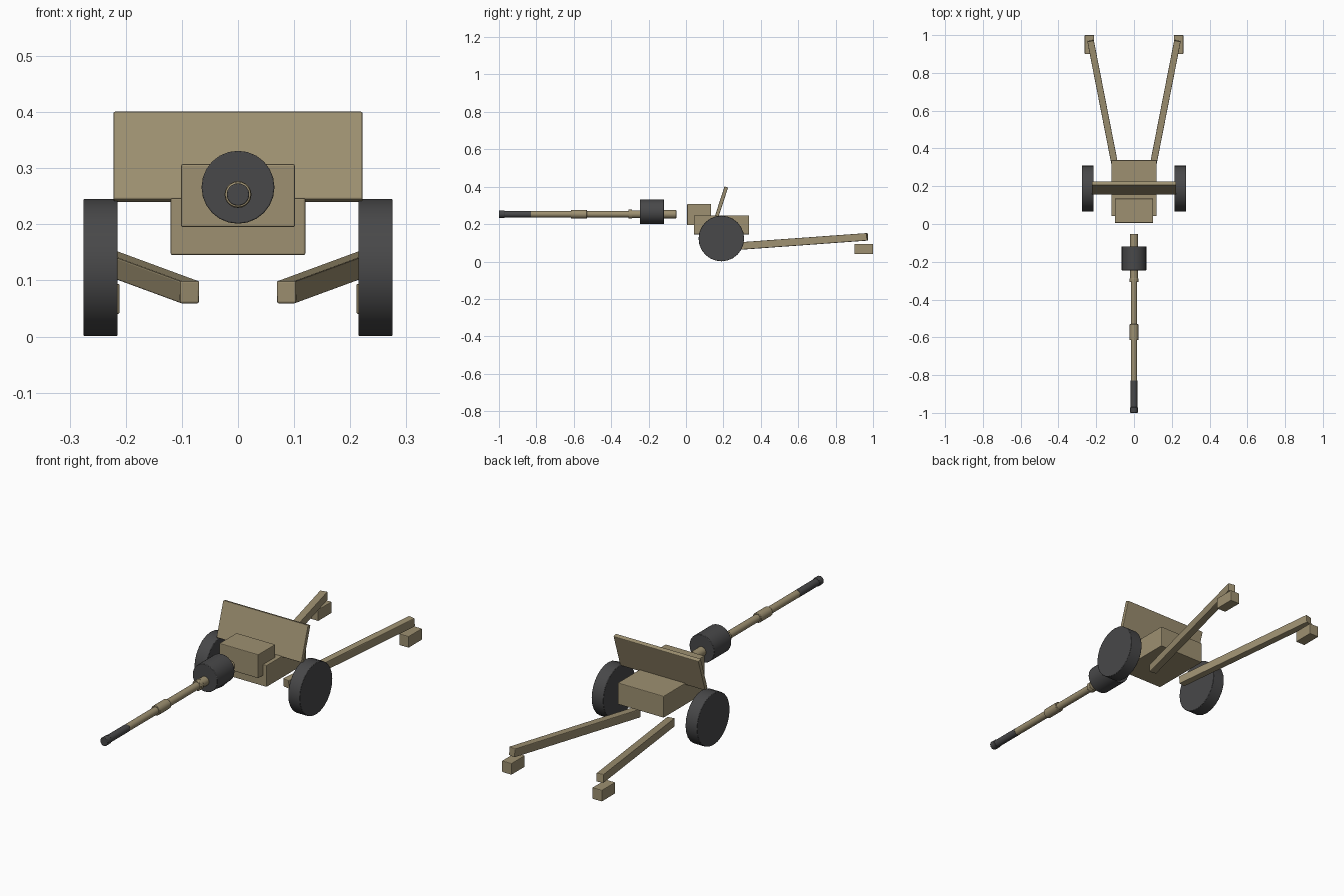
import bpy
import math
from mathutils import Vector

if "Cube" in bpy.data.objects:
    bpy.data.objects.remove(bpy.data.objects["Cube"], do_unlink=True)


def make_material(name, rgb):
    mat = bpy.data.materials.new(name)
    mat.use_nodes = True
    colour = (*rgb, 1)
    mat.diffuse_color = colour
    mat.node_tree.nodes["Principled BSDF"].inputs["Base Color"].default_value = colour
    return mat


TAN = make_material("khaki paint", (0.34, 0.28, 0.165))
DARK = make_material("dark rubber and steel", (0.065, 0.065, 0.067))


def finish(obj, name, mat, bevel):
    obj.name = name
    obj.data.materials.append(mat)
    bpy.ops.object.transform_apply(location=False, rotation=False, scale=True)
    if bevel:
        mod = obj.modifiers.new("soft edges", "BEVEL")
        mod.width = bevel
        mod.segments = 2
        mod.limit_method = "ANGLE"
        mod.angle_limit = math.radians(40)
    return obj


def box(name, centre, size, mat=TAN, bevel=0.003):
    bpy.ops.mesh.primitive_cube_add(size=1, location=centre)
    obj = bpy.context.object
    obj.scale = size
    return finish(obj, name, mat, bevel)


def cylinder(name, centre, radius, depth, axis, mat, sides=20, bevel=0.002):
    rotation = (0, math.pi / 2, 0) if axis == "X" else (math.pi / 2, 0, 0)
    bpy.ops.mesh.primitive_cylinder_add(vertices=sides, radius=radius, depth=depth,
                                        location=centre, rotation=rotation)
    obj = finish(bpy.context.object, name, mat, bevel)
    bpy.ops.object.shade_smooth_by_angle(angle=math.radians(30))
    return obj


# Carriage body, cradle and tilted shield
box("carriage_body", (0, 0.19, 0.196), (0.24, 0.296, 0.102))
box("gun_cradle", (0, 0.07, 0.251), (0.203, 0.128, 0.112))
shield = box("gun_shield", (0, 0.19, 0.32), (0.444, 0.02, 0.165))
shield.rotation_euler.x = math.radians(-18)

# Barrel sections along y: name, rear, front, radius, material
BARREL_Z = 0.253
sections = [
    ("breech_tube", -0.052, -0.125, 0.022, TAN),
    ("barrel_sleeve", -0.24, -0.29, 0.021, TAN),
    ("sleeve_ring", -0.288, -0.308, 0.024, TAN),
    ("barrel_tube", -0.12, -0.83, 0.017, TAN),
    ("barrel_band", -0.53, -0.615, 0.023, TAN),
    ("muzzle_tube", -0.828, -0.985, 0.0175, DARK),
    ("muzzle_ring", -0.97, -1.0, 0.02, DARK),
]
for name, rear, front, radius, mat in sections:
    cylinder(name, (0, (rear + front) / 2, BARREL_Z), radius, rear - front, "Y", mat)
cylinder("recoil_drum", (0, -0.182, 0.266), 0.065, 0.128, "Y", DARK, sides=24)

# Wheels, trail legs and feet on both sides
for side, sign in (("left", 1), ("right", -1)):
    cylinder(side + "_wheel", (sign * 0.245, 0.189, 0.123), 0.122, 0.061, "X", DARK,
             sides=24)
    start = Vector((sign * 0.086, 0.235, 0.079))
    end = Vector((sign * 0.23, 0.97, 0.132))
    along = end - start
    leg = box(side + "_trail_leg", (start + end) / 2, (0.035, along.length, 0.04))
    leg.rotation_euler = (math.asin(along.z / along.length), 0,
                          -math.atan2(along.x, along.y))
    box(side + "_trail_foot", (sign * 0.236, 0.95, 0.067), (0.05, 0.1, 0.054))
